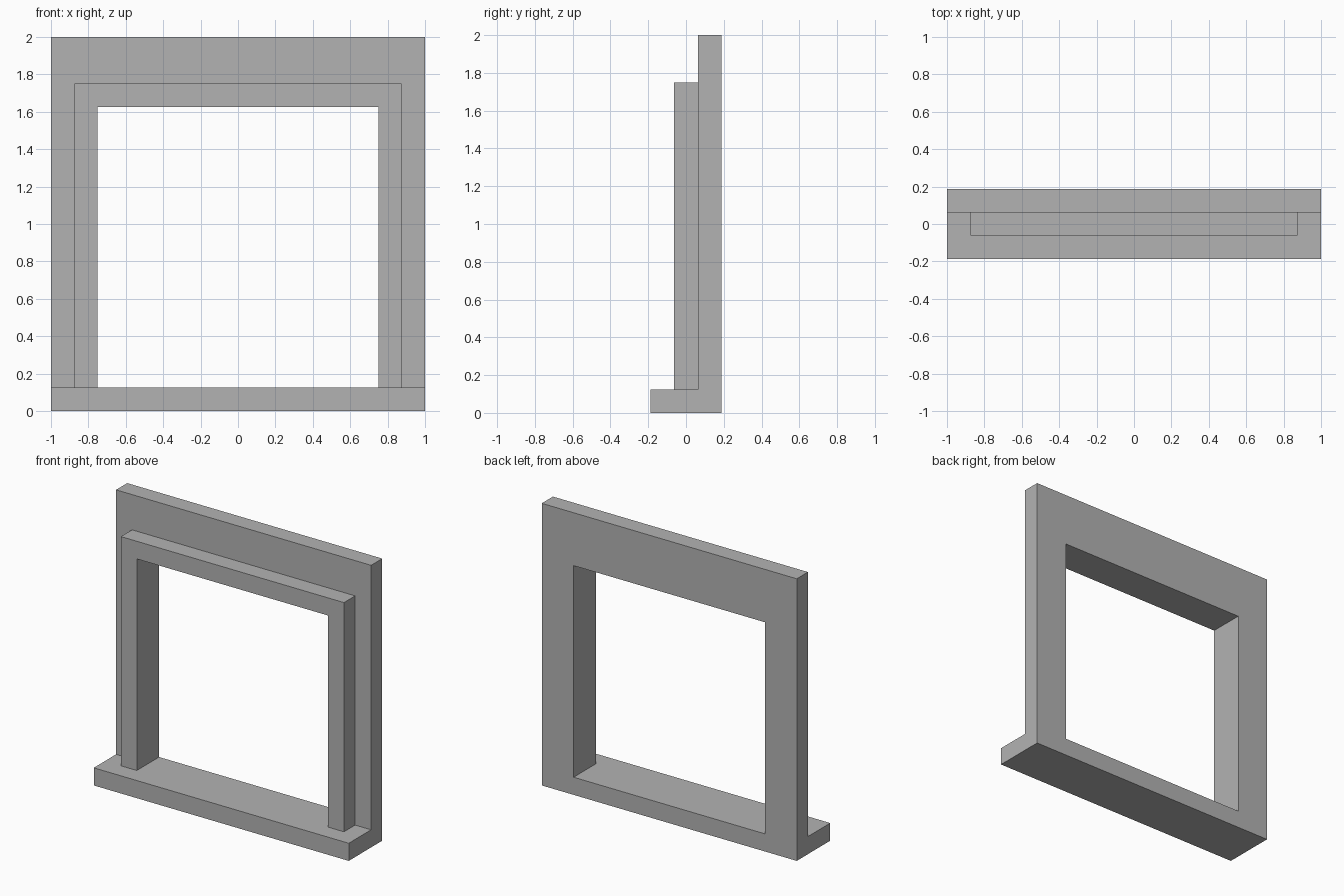
import bpy
import bmesh

cube = bpy.data.objects.get("Cube")
if cube:
    bpy.data.objects.remove(cube, do_unlink=True)

STEP = 0.125             # thickness shared by every part
OPEN_X = 0.75            # half width of the opening
OPEN_Z = 1.625           # top of the opening

grey = bpy.data.materials.new("plain_grey")
grey.use_nodes = True
colour = (0.45, 0.45, 0.45, 1)
grey.diffuse_color = colour
grey.node_tree.nodes["Principled BSDF"].inputs["Base Color"].default_value = colour


def extrude_profile(name, profile, y0, y1):
    """Extrude an outline in the xz plane from y0 back to y1."""
    bm = bmesh.new()
    face = bm.faces.new([bm.verts.new((x, y0, z)) for x, z in profile])
    result = bmesh.ops.extrude_face_region(bm, geom=[face], use_keep_orig=True)
    for item in result["geom"]:
        if isinstance(item, bmesh.types.BMVert):
            item.co.y = y1
    bmesh.ops.recalc_face_normals(bm, faces=bm.faces)
    mesh = bpy.data.meshes.new(name)
    bm.to_mesh(mesh)
    bm.free()
    mesh.materials.append(grey)
    obj = bpy.data.objects.new(name, mesh)
    bpy.context.collection.objects.link(obj)
    return obj


def arch(half_width, top):
    """Square arch outline around the opening, standing on the sill."""
    right = [(OPEN_X, OPEN_Z), (OPEN_X, STEP), (half_width, STEP), (half_width, top)]
    return right + [(-x, z) for x, z in reversed(right)]


# Sill running the full depth under the opening
extrude_profile("sill", [(-1, 0), (1, 0), (1, STEP), (-1, STEP)],
                -1.5 * STEP, 1.5 * STEP)

# Wall surround at the back
extrude_profile("wall_surround", arch(1, 2), 0.5 * STEP, 1.5 * STEP)

# Raised trim in front of the wall
extrude_profile("raised_trim", arch(OPEN_X + STEP, OPEN_Z + STEP),
                -0.5 * STEP, 0.5 * STEP)
